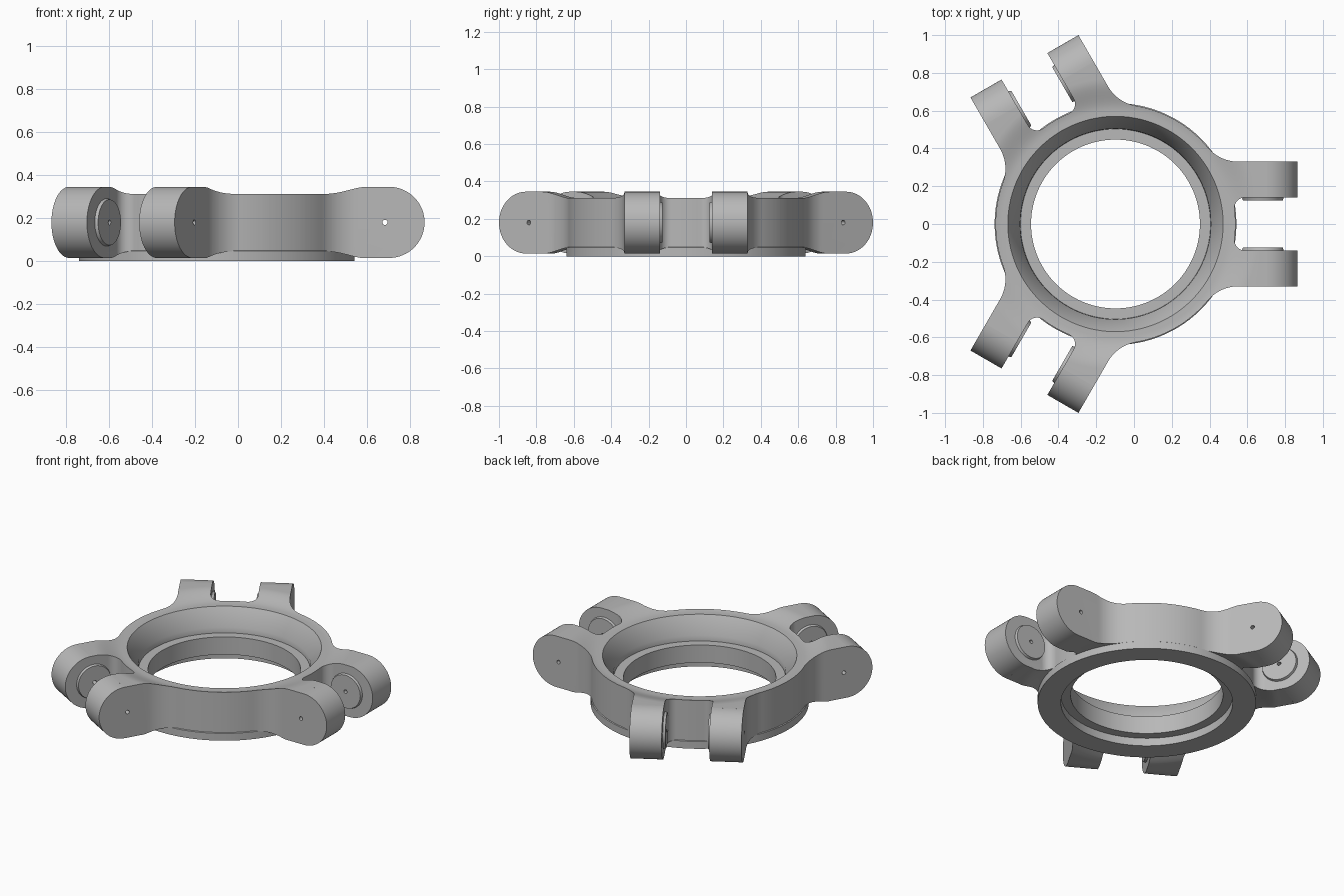
import bpy
import bmesh
from math import radians, degrees, sin, cos, asin, atan2, hypot, pi
from mathutils import Matrix, Vector

cube = bpy.data.objects.get("Cube")
if cube:
    bpy.data.objects.remove(cube, do_unlink=True)

RING_R = 0.635               # outer radius of the ring wall
ARM_IN, ARM_OUT = 0.14, 0.33  # side faces of an arm, from the clevis mid plane
TIP_R, TIP_U, MID_Z = 0.165, 0.799, 0.18
PIN_U = 0.78
OFFSET = Vector((-0.098, 0, 0))
TURNS = [Matrix.Rotation(radians(a), 4, "Z") for a in (0, 120, 240)]
SIDEWAYS = Matrix.Rotation(pi / 2, 4, "X")

metal = bpy.data.materials.new("light_grey_metal")
metal.use_nodes = True
grey = (0.48, 0.48, 0.48, 1)
metal.diffuse_color = grey
metal.node_tree.nodes["Principled BSDF"].inputs["Base Color"].default_value = grey


def arc(cx, cy, r, a0, a1, n):
    steps = [radians(a0 + (a1 - a0) * i / n) for i in range(n + 1)]
    return [(cx + r * cos(a), cy + r * sin(a)) for a in steps]


def prism(bm, points, z0, z1, matrix=Matrix()):
    low = [bm.verts.new(matrix @ Vector((x, y, z0))) for x, y in points]
    high = [bm.verts.new(matrix @ Vector((x, y, z1))) for x, y in points]
    bm.faces.new(low)
    bm.faces.new(high)
    for i in range(len(points)):
        j = (i + 1) % len(points)
        bm.faces.new((low[i], low[j], high[j], high[i]))


def revolve(bm, profile, n=120):
    rings = []
    for k in range(n):
        a = 2 * pi * (k + 0.5) / n
        rings.append([bm.verts.new((r * cos(a), r * sin(a), z)) for r, z in profile])
    for k in range(n):
        a, b = rings[k], rings[(k + 1) % n]
        for i in range(len(profile)):
            j = (i + 1) % len(profile)
            bm.faces.new((a[i], a[j], b[j], b[i]))


def make(name, bm):
    bmesh.ops.recalc_face_normals(bm, faces=bm.faces)
    mesh = bpy.data.meshes.new(name)
    bm.to_mesh(mesh)
    bm.free()
    mesh.materials.append(metal)
    obj = bpy.data.objects.new(name, mesh)
    bpy.context.collection.objects.link(obj)
    return obj


def activate(obj):
    bpy.ops.object.select_all(action="DESELECT")
    obj.select_set(True)
    bpy.context.view_layer.objects.active = obj


def combine(obj, tool, operation):
    tool.hide_render = True
    mod = obj.modifiers.new(operation.title(), "BOOLEAN")
    mod.operation, mod.object, mod.solver = operation, tool, "EXACT"
    activate(obj)
    bpy.ops.object.modifier_apply(modifier=mod.name)
    bpy.data.objects.remove(tool, do_unlink=True)


# Turned body: stepped bore, conical mouth, and a rim that thickens outward
swell = []
for i in range(11):
    s = i / 10
    swell.append((0.6 + 0.17 * s, 0.307 + 0.038 * s * s * (3 - 2 * s)))
top = [(0.447, 0.165), (0.503, 0.165), (0.505, 0.2), (0.57, 0.307)] + swell + [(1.1, 0.345)]
bottom = [(1.1, 0.015)] + [(r, 2 * MID_Z - z - 0.002 * (z < 0.345))
                           for r, z in reversed(swell)] + [(0.447, 0.051)]
bm = bmesh.new()
revolve(bm, top + bottom)
body = make("clevis_ring", bm)

# Plan outline: half of one clevis, mirrored and repeated three times
f_in, f_out = 0.055, 0.21
v_in, v_out = ARM_IN - f_in, ARM_OUT + f_out
u_in = ((RING_R + f_in) ** 2 - v_in ** 2) ** 0.5
u_out = ((RING_R + f_out) ** 2 - v_out ** 2) ** 0.5
a_in, a_out = degrees(atan2(v_in, u_in)), degrees(atan2(v_out, u_out))
end = TIP_U + TIP_R + 0.03
half = arc(0, 0, RING_R, 0, a_in, 4)[:-1]
half += arc(u_in, v_in, f_in, 180 + a_in, 90, 10)
half += [(end, ARM_IN), (end, ARM_OUT)]
half += arc(u_out, v_out, f_out, 270, 180 + a_out, 12)
half += arc(0, 0, RING_R, a_out, 60, 8)[1:]
sector = [(u, -v) for u, v in reversed(half[1:-1])] + half
outline = [(m @ Vector((u, v, 0))).to_2d() for m in TURNS for u, v in sector]
bm = bmesh.new()
prism(bm, outline, -0.2, 0.6)
combine(body, make("outline_tool", bm), "INTERSECT")

# Round bosses on the inner arm faces
bm = bmesh.new()
for turn in TURNS:
    for side in (1, -1):
        place = Matrix.Translation((PIN_U, side * 0.1425, MID_Z))
        bmesh.ops.create_cone(bm, cap_ends=True, segments=48, radius1=0.117, radius2=0.106,
                              depth=0.035,
                              matrix=turn @ place @ Matrix.Rotation(side * pi / 2, 4, "X"))
combine(body, make("boss_tool", bm), "UNION")

# Rounded arm tips and pin holes
bm = bmesh.new()
tip = [(TIP_U, 0.5)] + arc(TIP_U, MID_Z, TIP_R, 89, -89, 32)
tip += [(TIP_U, -0.1), (1.2, -0.1), (1.2, 0.5)]
for turn in TURNS:
    prism(bm, tip, -0.5, 0.5, turn @ SIDEWAYS)
    prism(bm, arc(PIN_U, MID_Z, 0.012, 0, 345, 23), -0.5, 0.5, turn @ SIDEWAYS)
combine(body, make("tip_tool", bm), "DIFFERENCE")

# Flat lip under the ring, wider than the bore
bm = bmesh.new()
revolve(bm, [(0.504, 0), (0.64, 0), (0.64, 0.047), (0.63, 0.054), (0.504, 0.054)])
lip = make("base_lip", bm)

for obj in (body, lip):
    obj.location = OFFSET
    activate(obj)
    bpy.ops.object.shade_smooth_by_angle(angle=radians(30))
